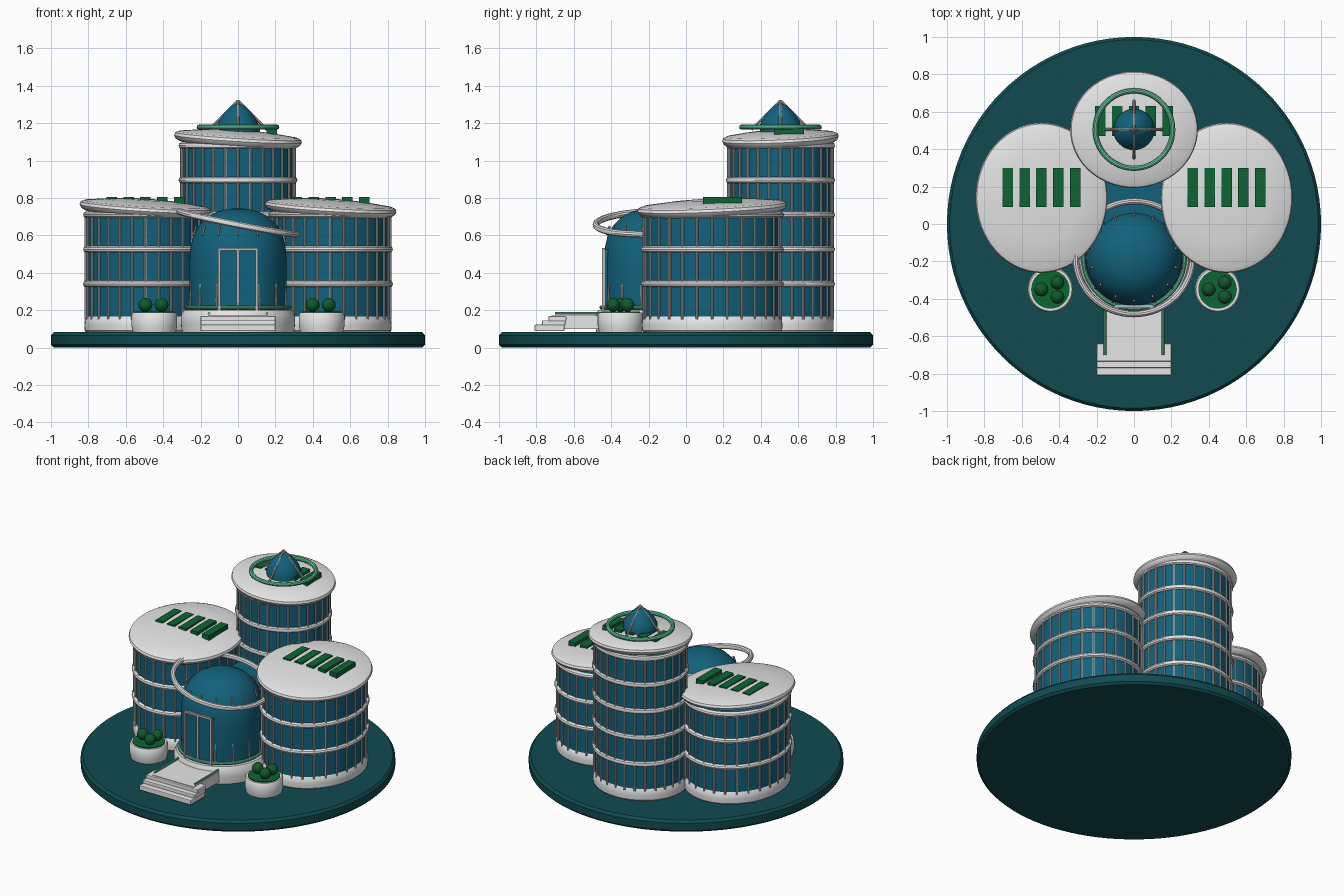
import bpy, bmesh
from math import sin, cos, pi, tau, radians
from mathutils import Vector, Matrix

cube = bpy.data.objects.get("Cube")
if cube:
    bpy.data.objects.remove(cube, do_unlink=True)


def material(name, color, rough=0.5):
    m = bpy.data.materials.new(name)
    m.use_nodes = True
    m.diffuse_color = (*color, 1)
    bsdf = m.node_tree.nodes["Principled BSDF"]
    bsdf.inputs["Base Color"].default_value = (*color, 1)
    bsdf.inputs["Roughness"].default_value = rough
    return m


GLASS = material("blue glass", (0.006, 0.12, 0.2))
WHITE = material("white wall", (0.8, 0.8, 0.8))
METAL = material("grey metal", (0.5, 0.48, 0.47))
GROUND = material("dark teal ground", (0.005, 0.07, 0.08))
MINT = material("mint trim", (0.14, 0.62, 0.36))
PANEL = material("green panel", (0.004, 0.13, 0.035))
LEAF = material("leaf green", (0.005, 0.1, 0.025))


def finish(name, bm, mat, loc=(0, 0, 0), rot=(0, 0, 0), smooth=True):
    bmesh.ops.recalc_face_normals(bm, faces=bm.faces)
    mesh = bpy.data.meshes.new(name)
    bm.to_mesh(mesh)
    bm.free()
    mesh.materials.append(mat)
    ob = bpy.data.objects.new(name, mesh)
    bpy.context.collection.objects.link(ob)
    ob.location = loc
    ob.rotation_euler = [radians(a) for a in rot]
    if smooth:
        bpy.ops.object.select_all(action="DESELECT")
        ob.select_set(True)
        bpy.context.view_layer.objects.active = ob
        bpy.ops.object.shade_smooth_by_angle(angle=radians(35))
    return ob


def lathe(name, profile, mat, loc=(0, 0, 0), rx=1, ry=1, rot=(0, 0, 0), n=64, closed=False):
    """Turn a (radius, height) profile into an elliptical solid or ring."""
    bm = bmesh.new()
    rings = []
    for r, z in profile:
        rings.append([bm.verts.new((r * rx * cos(tau * i / n), r * ry * sin(tau * i / n), z))
                      for i in range(n)])
    pairs = list(zip(rings, rings[1:]))
    if closed:
        pairs.append((rings[-1], rings[0]))
    for a, b in pairs:
        for i in range(n):
            j = (i + 1) % n
            bm.faces.new((a[i], a[j], b[j], b[i]))
    if not closed:
        bm.faces.new(rings[0])
        bm.faces.new(rings[-1])
    bmesh.ops.remove_doubles(bm, verts=bm.verts, dist=1e-5)
    return finish(name, bm, mat, loc, rot)


def ring(name, rx, ry, tube, mat, loc, rot=(0, 0, 0)):
    profile = [(1 + tube / rx * cos(tau * k / 10), tube * sin(tau * k / 10)) for k in range(10)]
    return lathe(name, profile, mat, loc, rx, ry, rot, closed=True)


def rods(name, segments, radius, mat):
    bm = bmesh.new()
    for a, b in segments:
        a, b = Vector(a), Vector(b)
        turn = (b - a).to_track_quat("Z", "Y").to_matrix().to_4x4()
        bmesh.ops.create_cone(bm, cap_ends=True, segments=8, radius1=radius, radius2=radius,
                              depth=(b - a).length, matrix=Matrix.Translation((a + b) / 2) @ turn)
    return finish(name, bm, mat)


def boxes(name, bounds, mat, bevel=0.0):
    """Each bound is x0, x1, y0, y1, z0, z1."""
    bm = bmesh.new()
    for x0, x1, y0, y1, z0, z1 in bounds:
        place = Matrix.Translation(((x0 + x1) / 2, (y0 + y1) / 2, (z0 + z1) / 2))
        bmesh.ops.create_cube(bm, size=1, matrix=place @ Matrix.Diagonal((x1 - x0, y1 - y0, z1 - z0, 1)))
    ob = finish(name, bm, mat, smooth=False)
    if bevel:
        mod = ob.modifiers.new("bevel", "BEVEL")
        mod.width = bevel
        mod.segments = 2
    return ob


# Ground disc
lathe("ground_disc", [(0.985, 0), (1, 0.015), (1, 0.065), (0.985, 0.082)], GROUND, n=96)

ROOF = [(0, -0.03), (0.9, -0.03), (0.97, -0.018), (1, 0), (0.985, 0.015),
        (0.93, 0.024), (0.6, 0.038), (0.3, 0.046), (0, 0.048)]


def tower(label, x, y, rx, ry, floors, roof_rx, roof_ry, slat_y):
    top = 0.155 + 0.185 * floors
    lathe(label + "_glass", [(1, 0.1), (1, top + 0.01)], GLASS, (x, y, 0), rx, ry)
    lathe(label + "_plinth", [(1, 0.08), (1.03, 0.09), (1.035, 0.12), (1.03, 0.145), (1, 0.165)],
          WHITE, (x, y, 0), rx, ry)
    for f in range(1, floors + 1):
        ring(f"{label}_floor_band_{f}", rx, ry, 0.018, WHITE, (x, y, 0.155 + 0.185 * f))
    count = 28
    posts = []
    for i in range(count):
        a = tau * i / count
        px, py = x + (rx + 0.003) * cos(a), y + (ry + 0.003) * sin(a)
        posts.append(((px, py, 0.15), (px, py, top)))
    rods(label + "_mullions", posts, 0.007, METAL)
    lathe(label + "_roof", ROOF, WHITE, (x, y, top + 0.035), roof_rx, roof_ry, (2.5, 3.5, 0))
    slats = []
    for i in range(-2, 3):
        cx = x + 0.09 * i
        slats.append((cx - 0.028, cx + 0.028, *slat_y, top + 0.05, top + 0.094))
    boxes(label + "_roof_panels", slats, PANEL)


tower("right_tower", -0.495, 0.14, 0.315, 0.363, 3, 0.353, 0.402, (0.09, 0.3))
tower("left_tower", 0.495, 0.14, 0.315, 0.363, 3, 0.353, 0.402, (0.09, 0.3))
tower("rear_tower", 0, 0.505, 0.3, 0.275, 5, 0.342, 0.312, (0.47, 0.63))

# Rooftop lantern
lathe("lantern_glass", [(0.11, 1.14), (0.11, 1.19), (0.098, 1.22), (0.07, 1.258),
                        (0.035, 1.292), (0, 1.31)], GLASS, (0, 0.505, 0), n=32)
ring("lantern_ring", 0.207, 0.207, 0.014, MINT, (0, 0.505, 1.178))
rods("lantern_struts", [((0.155 * cos(k * pi / 2), 0.505 + 0.155 * sin(k * pi / 2), 1.165),
                         (0, 0.505, 1.32)) for k in range(4)], 0.007, METAL)

# Link between the lobby and the rear tower
boxes("link_block", [(-0.16, 0.16, -0.05, 0.32, 0.08, 0.6)], GLASS)

# Domed lobby
LX, LY = 0, -0.18
lathe("lobby_dome", [(0.255, 0.15), (0.26, 0.3), (0.26, 0.46), (0.255, 0.53), (0.24, 0.595),
                     (0.212, 0.65), (0.165, 0.698), (0.11, 0.727), (0.05, 0.741), (0, 0.744)],
      GLASS, (LX, LY, 0))
lathe("lobby_plinth", [(0.3, 0.082), (0.305, 0.13), (0.305, 0.17), (0.29, 0.2)], WHITE, (LX, LY, 0))
ring("lobby_trim", 0.272, 0.272, 0.011, MINT, (LX, LY, 0.214))
ring("lobby_halo", 0.318, 0.302, 0.018, WHITE, (LX, LY, 0.667), (2, 11, 0))
ribs = []
for i in range(14):
    a = tau * (i + 0.5) / 14
    for r0, z0, r1, z1 in ((0.265, 0.2, 0.256, 0.34), (0.244, 0.6, 0.228, 0.65)):
        ribs.append(((LX + r0 * cos(a), LY + r0 * sin(a), z0), (LX + r1 * cos(a), LY + r1 * sin(a), z1)))
rods("lobby_ribs", ribs, 0.006, METAL)

# Entrance door
boxes("door_glass", [(-0.1, 0.1, -0.438, -0.25, 0.2, 0.525)], GLASS)
door = [(x - 0.007, x + 0.007, -0.448, -0.432, 0.2, 0.53) for x in (-0.1, 0, 0.1)]
boxes("door_frame", door + [(-0.107, 0.107, -0.448, -0.432, 0.518, 0.532)], METAL)

# Walkway, steps and rails
boxes("walkway", [(-0.16, 0.16, -0.72, -0.42, 0.1, 0.172)], WHITE)
boxes("entrance_steps", [(-0.2, 0.2, -0.81, -0.65, 0.088, 0.122),
                         (-0.2, 0.2, -0.77, -0.645, 0.118, 0.145),
                         (-0.2, 0.2, -0.735, -0.64, 0.14, 0.168)], WHITE, 0.005)
rods("walkway_rails", [((s * 0.155, -0.7, 0.183), (s * 0.155, -0.44, 0.183)) for s in (-1, 1)],
     0.007, MINT)

# Planters with round shrubs
for side, x in (("right", -0.447), ("left", 0.447)):
    y = -0.35
    lathe(side + "_planter", [(0.115, 0.083), (0.122, 0.115), (0.122, 0.175), (0.115, 0.186)],
          WHITE, (x, y, 0), n=40)
    lathe(side + "_planter_bed", [(0.103, 0.17), (0.103, 0.192)], PANEL, (x, y, 0), n=40)
    bm = bmesh.new()
    for dx, dy in ((-0.048, 0), (0.038, 0.037), (0.038, -0.04)):
        bmesh.ops.create_uvsphere(bm, u_segments=20, v_segments=12, radius=0.037,
                                  matrix=Matrix.Translation((x + dx, y + dy, 0.228)))
    finish(side + "_shrubs", bm, LEAF)
